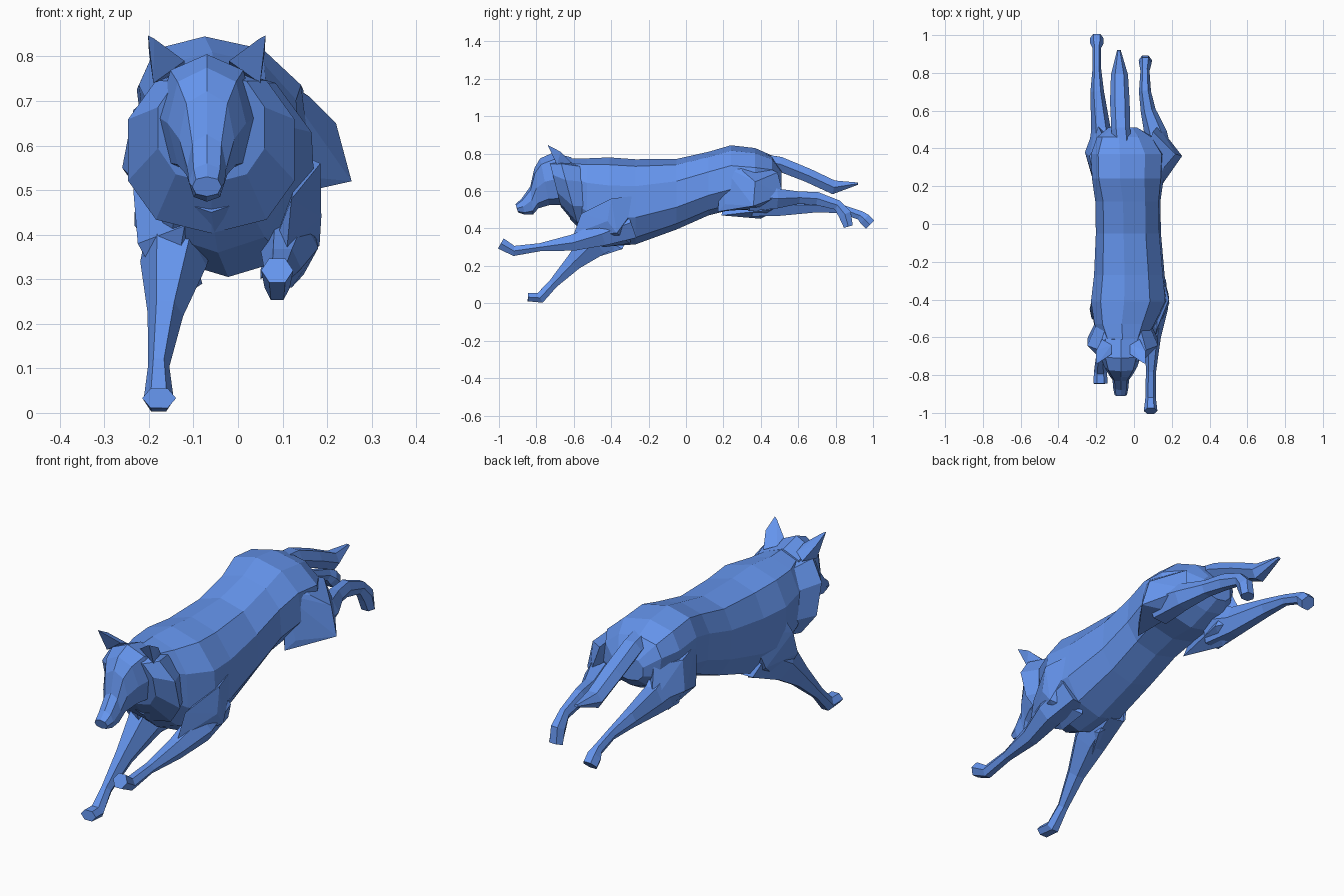
import bpy, bmesh
from math import sin, cos, pi, copysign
from mathutils import Vector

blue = bpy.data.materials.new("blue")
blue.diffuse_color = (0.13, 0.30, 0.85, 1)


def finish(name, bm):
    bmesh.ops.recalc_face_normals(bm, faces=bm.faces)
    me = bpy.data.meshes.new(name)
    bm.to_mesh(me)
    bm.free()
    me.materials.append(blue)
    ob = bpy.data.objects.new(name, me)
    bpy.context.collection.objects.link(ob)
    return ob


def loft(name, rings):
    bm = bmesh.new()
    rows = [[bm.verts.new(p) for p in r] for r in rings]
    n = len(rows[0])
    for a, b in zip(rows, rows[1:]):
        for i in range(n):
            j = (i + 1) % n
            bm.faces.new((a[i], a[j], b[j], b[i]))
    bm.faces.new(rows[0])
    bm.faces.new(rows[-1][::-1])
    return finish(name, bm)


def hull(name, points):
    bm = bmesh.new()
    for p in points:
        bm.verts.new(p)
    bmesh.ops.convex_hull(bm, input=bm.verts)
    loose = [v for v in bm.verts if not v.link_faces]
    bmesh.ops.delete(bm, geom=loose, context='VERTS')
    return finish(name, bm)


def sq(v, e=0.85):
    return copysign(abs(v) ** e, v)


def section(cx, y, cz, rx, rz, lean=0.0, skew=0.0, n=10):
    # upright cross-section; lean tips the top forward, skew shifts the top sideways
    pts = []
    for i in range(n):
        a = pi / 2 + 2 * pi * i / n
        dz = rz * sq(sin(a))
        pts.append(Vector((cx + rx * sq(cos(a)) + skew * max(0, sin(a)),
                           y - lean * dz, cz + dz)))
    return pts


def limb(name, path, n=6):
    # tube through (x, y, z, half width, half thickness) points
    c = [Vector(p[:3]) for p in path]
    rings = []
    for i, p in enumerate(path):
        a, b = c[max(i - 1, 0)], c[min(i + 1, len(c) - 1)]
        t = (b - a).normalized()
        up = Vector((1, 0, 0)).cross(t).normalized()
        side = t.cross(up)
        rings.append([c[i] + side * p[3] * cos(2 * pi * k / n)
                      + up * p[4] * 1.12 * sin(2 * pi * k / n) for k in range(n)])
    return loft(name, rings)


# torso: cx, y, top z, bottom z, half width, top skew
torso = [(-.06, -.62, .775, .45, .12, 0), (-.045, -.53, .775, .36, .165, -.02),
         (-.022, -.41, .78, .305, .205, -.03), (-.02, -.27, .77, .315, .19, -.03),
         (-.025, -.05, .772, .395, .175, -.03), (-.028, .12, .81, .47, .175, -.03),
         (-.025, .24, .845, .50, .19, -.05), (-.025, .37, .83, .50, .195, -.05),
         (-.04, .46, .79, .55, .15, -.04), (-.06, .51, .71, .60, .08, 0)]
loft("torso", [section(cx, y, (t + b) / 2, w, (t - b) / 2, 0, s)
               for cx, y, t, b, w, s in torso])

# shoulders and thighs
hull("right_shoulder", [
    (.185, -.40, .56), (.187, -.42, .44), (.183, -.37, .375), (.12, -.56, .48),
    (.11, -.60, .37), (.05, -.30, .32), (.14, -.22, .58), (.05, -.44, .30)])
hull("left_shoulder", [
    (-.22, -.42, .56), (-.235, -.45, .50), (-.225, -.50, .38), (-.15, -.48, .245),
    (-.08, -.34, .29), (-.12, -.57, .42), (-.17, -.23, .56), (-.20, -.30, .38)])
hull("right_thigh", [
    (.10, .19, .74), (.16, .30, .71), (.22, .37, .65), (.255, .36, .52),
    (.12, .17, .49), (.10, .42, .51), (.13, .52, .58), (.10, .49, .70),
    (.15, .21, .53), (.03, .27, .80)])
hull("left_thigh", [
    (-.21, .22, .70), (-.235, .36, .68), (-.26, .38, .55), (-.22, .24, .51),
    (-.13, .19, .47), (-.19, .40, .452), (-.20, .54, .53), (-.17, .48, .68),
    (-.10, .45, .50)])

# neck ruff and head
loft("neck_ruff", [section(-.06, *r) for r in [
    (-.53, .585, .15, .175, .2), (-.625, .59, .195, .187, .27),
    (-.70, .64, .125, .125, .25)]])
loft("head", [section(-.07, *r, n=8) for r in [
    (-.60, .66, .11, .12, .1), (-.69, .665, .11, .14, .15),
    (-.755, .65, .088, .125, .2), (-.80, .615, .062, .107, .1),
    (-.825, .55, .044, .075, .1), (-.87, .517, .04, .043, .2),
    (-.905, .508, .033, .022, .3)]])

# ears
for label, s in (("left", -1), ("right", 1)):
    hull(label + "_ear", [(-.07 + s * x, y, z) for x, y, z in [
        (.05, -.69, .79), (.12, -.69, .74), (.10, -.61, .75), (.05, -.64, .77),
        (.132, -.74, .847), (.118, -.735, .84), (.13, -.67, .81)]])

# front legs
limb("right_front_leg", [
    (.10, -.30, .43, .07, .09), (.115, -.45, .37, .065, .065),
    (.10, -.60, .325, .042, .045), (.09, -.78, .30, .027, .022),
    (.088, -.92, .28, .028, .028), (.088, -.99, .32, .036, .032)])
limb("left_front_leg", [
    (-.12, -.32, .43, .08, .11), (-.145, -.48, .335, .075, .085),
    (-.163, -.60, .22, .04, .046), (-.178, -.71, .105, .024, .026),
    (-.178, -.78, .029, .034, .03), (-.177, -.845, .033, .038, .023)])

# hind legs
limb("right_hind_leg", [
    (.13, .34, .57, .08, .08), (.115, .48, .56, .06, .055),
    (.075, .60, .565, .04, .034), (.058, .70, .56, .032, .036),
    (.058, .81, .525, .024, .028), (.06, .85, .475, .033, .036),
    (.06, .868, .41, .035, .025)])
limb("left_hind_leg", [
    (-.165, .37, .56, .08, .10), (-.175, .50, .53, .052, .065),
    (-.195, .70, .523, .036, .038), (-.197, .83, .505, .022, .024),
    (-.197, .93, .47, .022, .025), (-.197, .955, .45, .035, .033),
    (-.197, .985, .42, .035, .032)])

# tail
limb("tail", [
    (-.06, .40, .76, .05, .04), (-.07, .50, .745, .05, .04),
    (-.075, .65, .685, .052, .038), (-.077, .79, .62, .045, .038),
    (-.08, .92, .64, .01, .006)])
